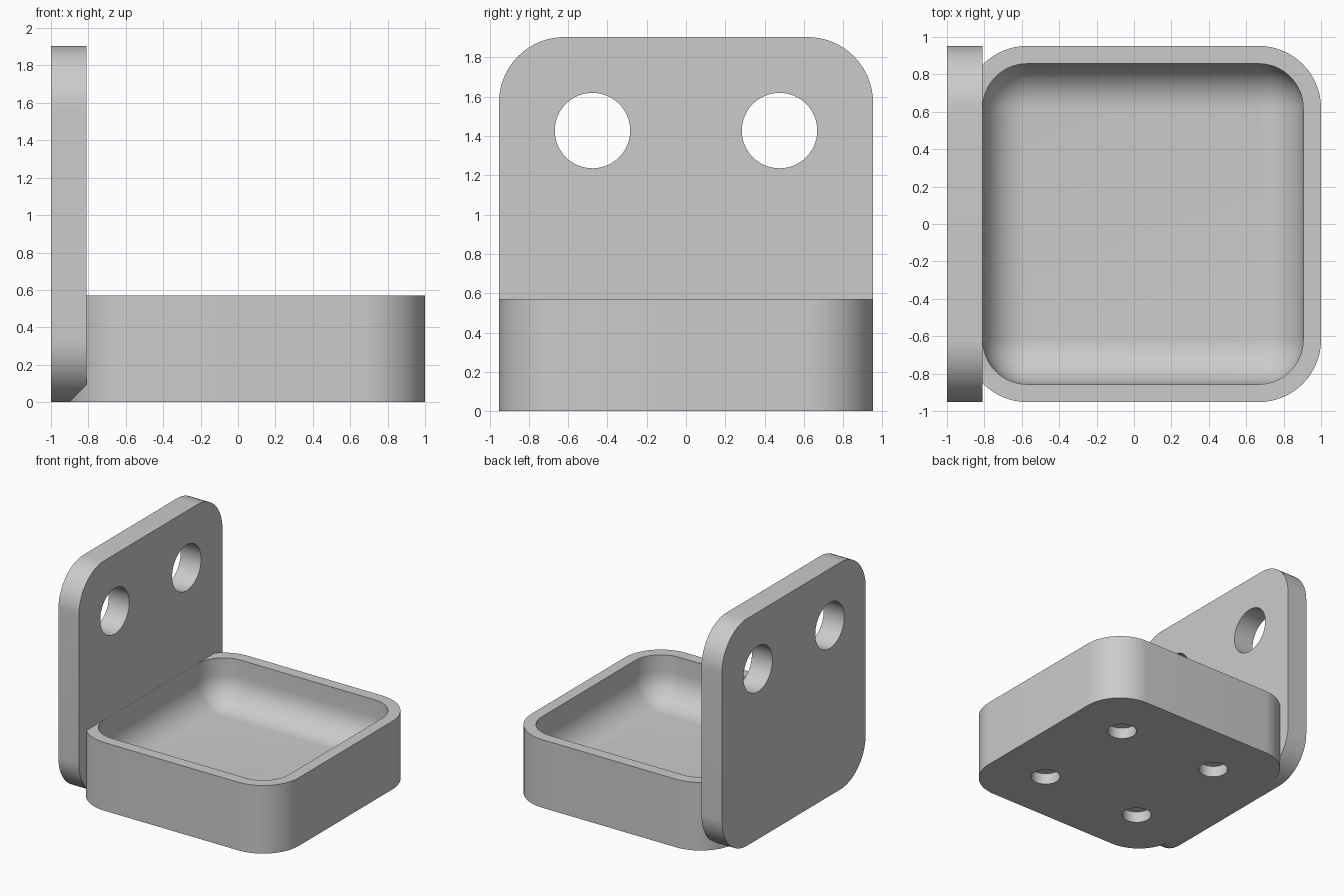
import bpy, bmesh, math
from mathutils import Matrix, Vector

cube = bpy.data.objects.get("Cube")
if cube:
    bpy.data.objects.remove(cube, do_unlink=True)

HALF = 0.952          # half width of the square tray and plate
CORNER = 0.333        # outer corner radius
WALL = 0.095
TRAY_X = 0.048        # tray centre
TRAY_H = 0.571
FLOOR = 0.19
HOLE = 0.476          # hole offset from centre

grey = bpy.data.materials.new("light grey")
grey.use_nodes = True
grey.diffuse_color = (0.6, 0.6, 0.6, 1)
grey.node_tree.nodes["Principled BSDF"].inputs["Base Color"].default_value = (0.6, 0.6, 0.6, 1)


def ring(bm, half, radius, z, steps=16):
    """Rounded square of vertices at height z."""
    verts = []
    c = half - radius
    for k, (sx, sy) in enumerate([(1, 1), (-1, 1), (-1, -1), (1, -1)]):
        for i in range(steps + 1):
            a = math.pi / 2 * (k + i / steps)
            verts.append(bm.verts.new((sx * c + radius * math.cos(a),
                                       sy * c + radius * math.sin(a), z)))
    return verts


def loft(name, sections, matrix):
    """Skin a closed solid through (half, radius, z) sections."""
    bm = bmesh.new()
    rings = [ring(bm, *s) for s in sections]
    for a, b in zip(rings, rings[1:]):
        n = len(a)
        for i in range(n):
            j = (i + 1) % n
            bm.faces.new((a[i], a[j], b[j], b[i]))
    bm.faces.new(rings[0][::-1])
    bm.faces.new(rings[-1])
    bmesh.ops.remove_doubles(bm, verts=bm.verts, dist=1e-5)
    bmesh.ops.recalc_face_normals(bm, faces=bm.faces)
    bm.transform(matrix)
    mesh = bpy.data.meshes.new(name)
    bm.to_mesh(mesh)
    bm.free()
    mesh.materials.append(grey)
    obj = bpy.data.objects.new(name, mesh)
    bpy.context.collection.objects.link(obj)
    return obj


def drill(obj, centre, radius, depth, rotation=(0, 0, 0)):
    """Cut a round hole and discard the cutter."""
    bpy.ops.mesh.primitive_cylinder_add(vertices=64, radius=radius, depth=depth,
                                        location=centre, rotation=rotation)
    cutter = bpy.context.object
    cutter.hide_render = True
    cutter.data.materials.append(grey)
    mod = obj.modifiers.new("hole", "BOOLEAN")
    mod.operation = "DIFFERENCE"
    mod.solver = "EXACT"
    mod.object = cutter
    bpy.context.view_layer.objects.active = obj
    bpy.ops.object.modifier_apply(modifier=mod.name)
    bpy.data.objects.remove(cutter, do_unlink=True)


# Tray: outer wall, flat rim, then a bowl with a filleted floor
fillet = CORNER - WALL
sections = [(HALF, CORNER, 0), (HALF, CORNER, TRAY_H), (HALF - WALL, fillet, TRAY_H)]
for i in range(13):
    a = math.pi / 2 * i / 12
    inset = fillet * (1 - math.cos(a))
    sections.append((HALF - WALL - inset, fillet - inset,
                     FLOOR + fillet * (1 - math.sin(a))))
tray = loft("tray", sections, Matrix.Translation((TRAY_X, 0, 0)))

# Four shallow sockets under the tray
for sx in (-1, 1):
    for sy in (-1, 1):
        drill(tray, (TRAY_X + sx * HOLE, sy * HOLE, 0), 0.115, 2 * WALL)

# Upright plate with two through holes
plate = loft("back_plate", [(HALF, CORNER, 0), (HALF, CORNER, 2 * WALL)],
             Matrix.Translation((-1, 0, HALF)) @ Matrix.Rotation(math.pi / 2, 4, "Y"))
for sy in (-1, 1):
    drill(plate, (-1 + WALL, sy * HOLE, HALF + HOLE), 0.192, 1, (0, math.pi / 2, 0))

# Smooth curved walls, keep sharp rims
bpy.ops.object.select_all(action="DESELECT")
for obj in (tray, plate):
    obj.select_set(True)
bpy.context.view_layer.objects.active = tray
bpy.ops.object.shade_smooth_by_angle(angle=math.radians(30))
